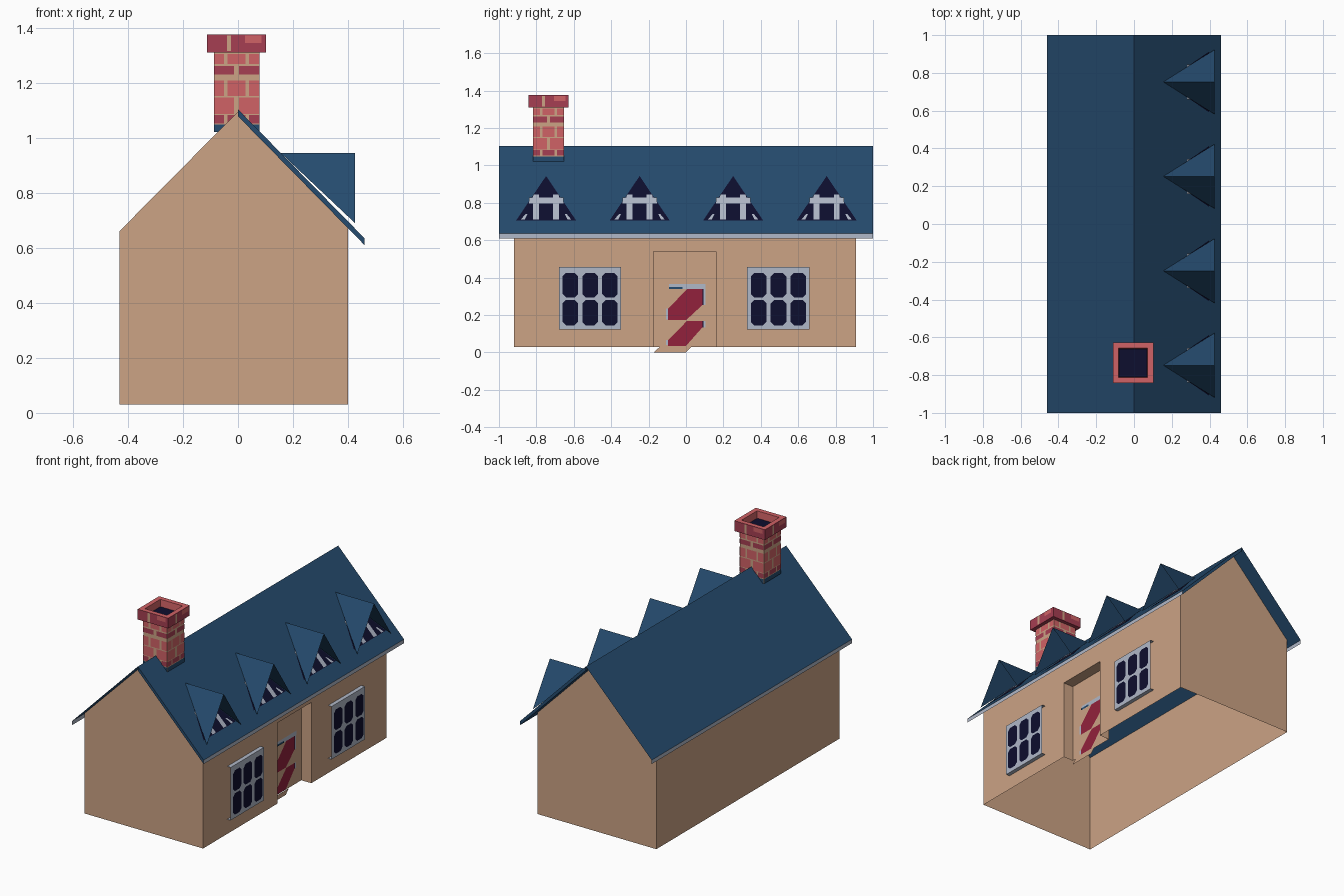
import bpy, bmesh, math
from mathutils import Vector

if "Cube" in bpy.data.objects:
    bpy.data.objects.remove(bpy.data.objects["Cube"])


def srgb(r, g, b):
    f = lambda c: c / 12.92 if c <= 0.04045 else ((c + 0.055) / 1.055) ** 2.4
    return tuple(f(c / 255) for c in (r, g, b)) + (1.0,)


def material(name, *rgb):
    m = bpy.data.materials.new(name)
    m.diffuse_color = srgb(*rgb)
    m.use_nodes = True
    m.node_tree.nodes["Principled BSDF"].inputs["Base Color"].default_value = m.diffuse_color
    return m


TAN = material("tan_wall", 204, 163, 133)
BLUE = material("roof_blue", 37, 75, 110)
NAVY = material("dark_glass", 13, 14, 46)
GREY = material("pale_grey_trim", 176, 184, 200)
CORAL = material("coral_brick", 208, 98, 102)
ROSE = material("dark_rose_brick", 166, 62, 82)
RED = material("door_red", 146, 33, 60)


def polys(name, parts, recalc=True):
    """Mesh object from (material, corner list) pairs."""
    bm = bmesh.new()
    mats = []
    for mat, pts in parts:
        if mat not in mats:
            mats.append(mat)
        f = bm.faces.new([bm.verts.new(p) for p in pts])
        f.material_index = mats.index(mat)
    if recalc:
        bmesh.ops.remove_doubles(bm, verts=bm.verts, dist=1e-5)
        bmesh.ops.recalc_face_normals(bm, faces=bm.faces)
    me = bpy.data.meshes.new(name)
    bm.to_mesh(me)
    bm.free()
    for m in mats:
        me.materials.append(m)
    ob = bpy.data.objects.new(name, me)
    bpy.context.collection.objects.link(ob)
    return ob


def yz(x, y0, y1, z0, z1):
    """Upright rectangle facing +x."""
    return [(x, y0, z0), (x, y1, z0), (x, y1, z1), (x, y0, z1)]


def octo(x, y0, y1, z0, z1, c=0.018):
    """Upright rectangle with clipped corners, facing +x."""
    return [(x, y, z) for y, z in (
        (y0 + c, z0), (y1 - c, z0), (y1, z0 + c), (y1, z1 - c),
        (y1 - c, z1), (y0 + c, z1), (y0, z1 - c), (y0, z0 + c))]


# Roof line: height of the right-hand slope at x
EAVE, RIDGE, SLOPE = 0.46, 1.103, 1.018
top = lambda x: RIDGE - SLOPE * abs(x)

# Walls: open shell with gable ends and a door recess
XL, XR, Y0, Y1, ZB = -0.43, 0.40, -0.92, 0.91, 0.03
zl, zr = top(XL) - 0.004, top(XR) - 0.024
RX, RA, RB, RT = 0.33, -0.175, 0.16, 0.54
walls = [(TAN, [(XL, y, ZB), (XR, y, ZB), (XR, y, zr), (0, y, 1.095), (XL, y, zl)])
         for y in (Y0, Y1)]
walls += [
    (TAN, [(XL, Y0, ZB), (XL, Y0, zl), (XL, Y1, zl), (XL, Y1, ZB)]),
    (TAN, [(XR, Y0, ZB), (XR, RA, ZB), (XR, RA, RT), (XR, RA, zr), (XR, Y0, zr)]),
    (TAN, [(XR, RB, ZB), (XR, Y1, ZB), (XR, Y1, zr), (XR, RB, zr), (XR, RB, RT)]),
    (TAN, yz(XR, RA, RB, RT, zr)),
    (TAN, yz(RX, RA, RB, ZB, RT)),
    (TAN, [(XR, RA, RT), (XR, RB, RT), (RX, RB, RT), (RX, RA, RT)]),
]
for y in (RA, RB):
    walls.append((TAN, [(XR, y, ZB), (RX, y, ZB), (RX, y, RT), (XR, y, RT)]))
polys("house_walls", walls)

# Roof: thick right slope, thin left slope, grey eave boards
ze = top(EAVE)
T = 0.025
polys("roof_right", [
    (BLUE, [(0, -1, RIDGE), (EAVE, -1, ze), (EAVE, 1, ze), (0, 1, RIDGE)]),
    (BLUE, [(0, -1, RIDGE - T), (0, 1, RIDGE - T), (EAVE, 1, ze - T), (EAVE, -1, ze - T)]),
    (BLUE, [(0, -1, RIDGE), (0, -1, RIDGE - T), (EAVE, -1, ze - T), (EAVE, -1, ze)]),
    (BLUE, [(0, 1, RIDGE), (EAVE, 1, ze), (EAVE, 1, ze - T), (0, 1, RIDGE - T)]),
    (GREY, yz(EAVE, -1, 1, ze - T, ze)),
])
polys("roof_left", [
    (BLUE, [(0, -1, RIDGE), (0, 1, RIDGE), (-EAVE, 1, ze), (-EAVE, -1, ze)]),
    (GREY, [(-EAVE, -1, ze), (-EAVE, 1, ze), (-EAVE, 1, ze - T), (-EAVE, -1, ze - T)]),
])


# Dormers: open-fronted hoods over triangular windows lying on the slope
def on_roof(y, z, lift):
    return ((RIDGE - z) / SLOPE + lift, y, z + lift)


for i in range(4):
    yc = -0.748 + 0.5 * i
    peak, front, zb = (0.155, yc, 0.945), (0.425, yc, 0.945), 0.69
    polys(f"dormer_hood_{i + 1}", [
        (BLUE, [peak, (0.425, yc - 0.17, zb), front]),
        (BLUE, [peak, front, (0.425, yc + 0.17, zb)])])
    R = lambda y0, y1, z0, z1: [on_roof(yc + y, z, 0.005) for y, z in
                                ((y0, z0), (y1, z0), (y1, z1), (y0, z1))]
    parts = [(NAVY, [on_roof(yc + y, z, 0.003) for y, z in
                     ((-0.16, 0.703), (0.16, 0.703), (0, 0.94))]),
             (GREY, R(-0.092, 0.092, 0.792, 0.822))]
    for s in (-1, 1):
        a, b = sorted((0.038 * s, 0.07 * s))
        parts += [(GREY, R(a, b, 0.705, 0.792)),
                  (GREY, R(a, b, 0.822, 0.838)),
                  (GREY, [on_roof(yc + s * y, z, 0.005) for y, z in
                          ((0.115, 0.705), (0.135, 0.705), (0.11, 0.735), (0.1, 0.735))])]
    polys(f"dormer_window_{i + 1}", parts, False)

# Front windows: six-pane plates standing off the wall, with lintel and sill
WX, W0, W1 = 0.425, 0.123, 0.457
for name, y0 in (("left_window", -0.68), ("right_window", 0.327)):
    y1 = y0 + 0.333
    parts = [(GREY, yz(WX, y0, y1, W0, W1))]
    for z in (W0, W1):
        parts.append((GREY, [(XR, y0, z), (XR, y1, z), (WX, y1, z), (WX, y0, z)]))
    for c in range(3):
        ya = y0 + 0.02 + 0.106 * c
        for za, zb in ((0.145, 0.28), (0.294, 0.425)):
            parts.append((NAVY, octo(WX + 0.003, ya, ya + 0.083, za, zb)))
    polys(name, parts, False)

# Door: slanted red panels, pale trim and a slanted step
DX = RX + 0.004
door = [(GREY, yz(DX, -0.09, 0.105, 0.338, 0.365)),
        (BLUE, yz(DX + 0.002, -0.09, -0.02, 0.338, 0.35))]
for z0, z1 in ((0.035, 0.168), (0.172, 0.338)):
    m = z0 + 0.03 if z0 < 0.1 else z0 + 0.062
    n = z1 - 0.035 if z0 < 0.1 else z1 - 0.085
    door.append((RED, [(DX, -0.095, z0), (DX, 0.0, z0), (DX, 0.087, n),
                       (DX, 0.087, z1), (DX, 0.005, z1), (DX, -0.095, m)]))
    door.append((NAVY, yz(DX, 0.087, 0.094, n, z1)))
    door.append((GREY, yz(DX, 0.094, 0.104, n, z1)))
    door.append((GREY, yz(DX, -0.106, -0.095, z0 + 0.005, m)))
polys("door", door, False)
polys("door_step", [(TAN, [(DX, -0.172, 0), (DX, 0.0, 0), (DX, 0.03, ZB), (DX, -0.14, ZB)])], False)

# Chimney shaft, with bricks as thin plates on all four sides
CX, CY, H = -0.005, -0.735, 0.083


def ring(mat, h, z0, z1, u0, u1):
    """The same plate on each of the four sides of a square shaft."""
    out = []
    for k in range(4):
        c, s = round(math.cos(k * math.pi / 2)), round(math.sin(k * math.pi / 2))
        out.append((mat, [(CX + c * h - s * u, CY + s * h + c * u, z) for u, z in
                          ((u0, z0), (u1, z0), (u1, z1), (u0, z1))]))
    return out


polys("chimney_shaft", ring(TAN, H, 1.02, 1.31, -H, H))
bricks = ring(BLUE, H + 0.003, 1.02, 1.048, -H, H)
rows = [(ROSE, 1.052, 1.082, 0), (CORAL, 1.086, 1.146, 1), (CORAL, 1.152, 1.208, 0),
        (ROSE, 1.23, 1.26, 1), (CORAL, 1.268, 1.305, 0)]
for mat, z0, z1, odd in rows:
    spans = ((-H, -0.009), (0.009, H)) if odd else ((-H, -0.045), (-0.033, 0.033), (0.045, H))
    for u0, u1 in spans:
        bricks += ring(mat, H + 0.003, z0, z1, u0, u1)
polys("chimney_bricks", bricks, False)

# Chimney cap: hollow block with a dark flue
bm = bmesh.new()
bmesh.ops.create_cube(bm, size=1)
for v in bm.verts:
    v.co = Vector((CX + v.co.x * 0.214, CY + v.co.y * 0.214, 1.3425 + v.co.z * 0.065))
for f in bm.faces:
    f.material_index = 0
lid = max(bm.faces, key=lambda f: f.calc_center_median().z)
rim = bmesh.ops.inset_region(bm, faces=[lid], thickness=0.042)["faces"]
for f in rim:
    f.material_index = 1
walls_in = bmesh.ops.inset_region(bm, faces=[lid], thickness=0.004, depth=-0.045)["faces"]
for f in walls_in:
    f.material_index = 1
lid.material_index = 2
bm.normal_update()
me = bpy.data.meshes.new("chimney_cap")
bm.to_mesh(me)
bm.free()
for m in (ROSE, CORAL, NAVY):
    me.materials.append(m)
bpy.context.collection.objects.link(bpy.data.objects.new("chimney_cap", me))
polys("cap_bricks", ring(CORAL, 0.109, 1.345, 1.372, 0.03, 0.09)
      + ring(TAN, 0.109, 1.315, 1.372, -0.035, -0.02), False)
